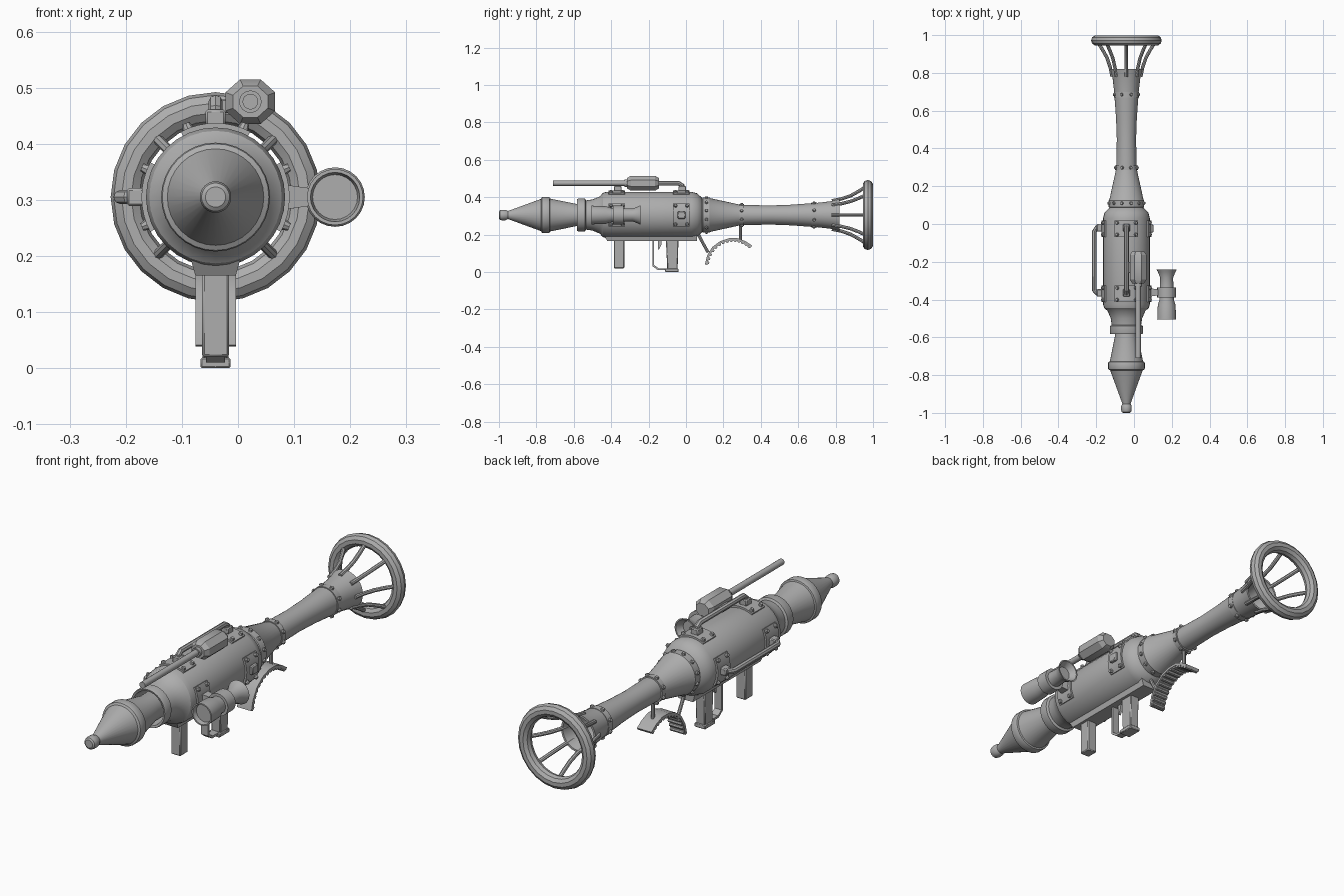
import bpy, bmesh
from math import sin, cos, pi, radians
from mathutils import Vector, Matrix

cube = bpy.data.objects.get("Cube")
if cube:
    bpy.data.objects.remove(cube)

CX, CZ = -0.04, 0.305          # barrel axis
metal = bpy.data.materials.new("grey metal")
metal.use_nodes = True
GREY = (0.42, 0.42, 0.42, 1)
metal.diffuse_color = GREY
metal.node_tree.nodes["Principled BSDF"].inputs["Base Color"].default_value = GREY


def finish(name, bm, bevel=0):
    bmesh.ops.recalc_face_normals(bm, faces=bm.faces)
    me = bpy.data.meshes.new(name)
    bm.to_mesh(me)
    bm.free()
    for p in me.polygons:
        p.use_smooth = True
    me.set_sharp_from_angle(angle=radians(32))
    me.materials.append(metal)
    ob = bpy.data.objects.new(name, me)
    bpy.context.collection.objects.link(ob)
    if bevel:
        mod = ob.modifiers.new("Bevel", "BEVEL")
        mod.width = bevel
        mod.segments = 1
    return ob


def polar(r, deg, y, cx=CX, cz=CZ):
    a = radians(deg)
    return Vector((cx + r * cos(a), y, cz + r * sin(a)))


def lathe(name, profile, cx=CX, cz=CZ, n=32, loop=False):
    """Revolve (y, radius) points round an axis along y."""
    bm = bmesh.new()
    rings = [[bm.verts.new(polar(r, 360 * i / n, y, cx, cz)) for i in range(n)]
             for y, r in profile]
    pairs = list(zip(rings, rings[1:]))
    if loop:
        pairs.append((rings[-1], rings[0]))
    for a, b in pairs:
        for i in range(n):
            j = (i + 1) % n
            bm.faces.new((a[i], a[j], b[j], b[i]))
    if not loop:
        bm.faces.new(rings[0])
        bm.faces.new(rings[-1])
    return finish(name, bm)


def box(name, lo, hi, bevel=0.0):
    lo, hi = Vector(lo), Vector(hi)
    bm = bmesh.new()
    bmesh.ops.create_cube(bm, size=1, matrix=Matrix.Translation((lo + hi) / 2)
                          @ Matrix.Diagonal((*(hi - lo), 1)))
    return finish(name, bm, bevel)


def extrude(name, outline, half, bevel=0):
    """Extrude a (y, z) outline sideways about the barrel plane."""
    bm = bmesh.new()
    a, b = [[bm.verts.new((CX + s * half, y, z)) for y, z in outline] for s in (-1, 1)]
    bm.faces.new(a)
    bm.faces.new(b)
    for i in range(len(a)):
        j = (i + 1) % len(a)
        bm.faces.new((a[i], a[j], b[j], b[i]))
    return finish(name, bm, bevel)


def rod(bm, a, b, r1, r2=None, n=10):
    a, b = Vector(a), Vector(b)
    rot = (b - a).to_track_quat('Z', 'Y').to_matrix().to_4x4()
    bmesh.ops.create_cone(bm, cap_ends=True, segments=n, radius1=r1,
                          radius2=r1 if r2 is None else r2, depth=(b - a).length,
                          matrix=Matrix.Translation((a + b) / 2) @ rot)


def pipe(name, points, radius):
    cu = bpy.data.curves.new(name, "CURVE")
    cu.dimensions = "3D"
    cu.bevel_depth, cu.bevel_resolution, cu.use_fill_caps = radius, 2, True
    sp = cu.splines.new("POLY")
    sp.points.add(len(points) - 1)
    for p, co in zip(sp.points, points):
        p.co = (*co, 1)
    tmp = bpy.data.objects.new(name, cu)
    bm = bmesh.new()
    bpy.context.collection.objects.link(tmp)
    me = tmp.to_mesh()
    bm.from_mesh(me)
    tmp.to_mesh_clear()
    bpy.data.objects.remove(tmp)
    return finish(name, bm)


# Warhead
lathe("warhead", [(-1, .018), (-.995, .025), (-.985, .028), (-.965, .028), (-.952, .022),
                  (-.945, .024), (-.775, .086), (-.77, .095), (-.765, .097), (-.735, .097),
                  (-.73, .095), (-.728, .088), (-.59, .06), (-.48, .06)])

# Main casing with the open launch collar
lathe("main_body", [(-.5, .066), (-.58, .076), (-.583, .085), (-.575, .088), (-.54, .088),
                    (-.535, .078), (-.5, .083), (-.46, .1), (-.445, .118), (-.425, .124),
                    (.03, .124), (.06, .116), (.085, .092), (.09, .08)])

# Rear tube, hollow at the back
lathe("rear_tube", [(.08, .08), (.09, .094), (.125, .094), (.13, .09), (.285, .056),
                    (.285, .06), (.31, .06), (.31, .054), (.45, .051), (.56, .055),
                    (.67, .063), (.67, .067), (.7, .067), (.7, .065), (.77, .073),
                    (.82, .086), (.82, .077), (.75, .06), (.6, .04)])

# Rear guard ring and its curved spokes
lathe("guard_ring", [(.972 + .028 * sin(k * pi / 5), .159 + .028 * cos(k * pi / 5))
                     for k in range(10)], n=24, loop=True)
for k in range(8):
    pipe("guard_spoke", [polar(r, k * 45, y) for y, r in
                         ((.78, .076), (.83, .086), (.88, .103), (.92, .125), (.96, .15))], .009)

# Curved mounting plates on the casing
PLATE_Y = (-.37, -.025)
bm = bmesh.new()
for y0 in PLATE_Y:
    for mid in (0, 90, 180):
        grid = [[[bm.verts.new(polar(r, mid - 28 + 56 * i / 8, y0 + s * .044))
                  for r in (.118, .132)] for s in (-1, 1)] for i in range(9)]
        loops = [[g[0][0], g[0][1], g[1][1], g[1][0]] for g in grid]
        bm.faces.new(loops[0])
        bm.faces.new(loops[-1])
        for a, b in zip(loops, loops[1:]):
            for i in range(4):
                j = (i + 1) % 4
                bm.faces.new((a[i], a[j], b[j], b[i]))
finish("mounting_plates", bm)

# Rivets on the plates and tube collars
bm = bmesh.new()
for y0 in PLATE_Y:
    for mid in (0, 90, 180):
        for d in (-22, 22):
            for s in (-.031, .031):
                rod(bm, polar(.128, mid + d, y0 + s), polar(.142, mid + d, y0 + s), .011, .007, 8)
for y, r, n in ((.11, .092, 12), (.298, .058, 8), (.685, .065, 8)):
    for k in range(n):
        a = 360 * (k + .5) / n
        rod(bm, polar(r - .005, a, y), polar(r + .01, a, y), .011, .007, 8)
finish("rivets", bm)

# Carry handles on the top and right, with square feet
for side, deg in (("top", 90), ("right", 180)):
    pipe(side + "_handle", [polar(r, deg, y) for y, r in
                            ((-.365, .13), (-.365, .158), (-.35, .17), (-.04, .17),
                             (-.02, .158), (-.02, .13))], .0125)
    for y in (-.365, -.02):
        c = polar(.14, deg, y)
        d = Vector((.018, .02, .016))
        box(side + "_handle_foot", c - d, c + d, .004)
box("left_latch", (.085, -.045, .285), (.104, -.003, .325), .004)

# Sight box and long rod
bm = bmesh.new()
SX, SZ = .022, .475
rings = []
for y, s in ((-.315, .7), (-.295, 1), (-.165, 1), (-.145, .7)):
    rings.append([bm.verts.new((SX + s * .048 * cos(a), y, SZ + s * .043 * sin(a)))
                  for a in [(k + .5) * pi / 4 for k in range(8)]])
for a, b in zip(rings, rings[1:]):
    for i in range(8):
        j = (i + 1) % 8
        bm.faces.new((a[i], a[j], b[j], b[i]))
bm.faces.new(rings[0])
bm.faces.new(rings[-1])
finish("sight_box", bm)
lathe("sight_rod", [(-.71, .010), (-.71, .014), (-.33, .014), (-.33, .02), (-.3, .02)],
      SX, SZ, 16)
box("sight_bracket", (CX, -.26, .455), (SX, -.2, .48), .003)

# Side scope and arm
lathe("scope", [(-.485, .04), (-.505, .044), (-.505, .05), (-.43, .047), (-.4, .038),
                (-.39, .038), (-.39, .05), (-.335, .05), (-.335, .036), (-.285, .034),
                (-.255, .046), (-.242, .053), (-.242, .047), (-.27, .03)], .173, CZ, 24)
bm = bmesh.new()
rod(bm, (.075, -.362, CZ), (.14, -.362, CZ), .033, .02, 4)
bmesh.ops.rotate(bm, verts=bm.verts, cent=(0, -.362, CZ),
                 matrix=Matrix.Rotation(radians(45), 3, 'X'))
finish("scope_arm", bm)

# Underside rail, tapering downwards
rail = box("under_rail", (CX - .05, -.42, .165), (CX + .05, .06, .215))
for v in rail.data.vertices:
    if v.co.z < .18:
        v.co.x = CX + (v.co.x - CX) * .72
    elif v.co.y < 0:
        v.co.y -= .03

# Grips, trigger and guard
box("front_grip", (CX - .024, -.385, .02), (CX + .024, -.33, .18), .004)
extrude("rear_grip", [(-.108, .18), (-.04, .18), (-.045, .015), (-.1, .015)], .023, .004)
box("rear_grip_base", (CX - .027, -.112, 0), (CX + .027, -.04, .019), .003)
extrude("trigger_guard", [(-.18, .175), (-.18, .032), (-.15, .01), (-.095, .01), (-.095, .02),
                          (-.146, .02), (-.17, .037), (-.17, .175)], .017)
extrude("trigger", [(-.15, .18), (-.128, .18), (-.132, .145), (-.145, .12), (-.15, .122)], .006)

# Arched shoulder rest with ribs and struts
path = [(.107, .04), (.118, .085), (.145, .13), (.185, .16), (.23, .175),
        (.275, .175), (.315, .16), (.35, .137)]
outer, inner = [], []
for i, (y, z) in enumerate(path):
    a, b = path[max(i - 1, 0)], path[min(i + 1, len(path) - 1)]
    t = Vector((b[0] - a[0], b[1] - a[1])).normalized()
    outer.append((y - t.y * .006, z + t.x * .006))
    inner.append((y + t.y * .006, z - t.x * .006))
extrude("shoulder_rest", outer + inner[::-1], .036)
bm = bmesh.new()
for p, q in zip(inner, inner[1:]):
    for f in (.25, .75):
        y, z = p[0] + (q[0] - p[0]) * f, p[1] + (q[1] - p[1]) * f
        rod(bm, (CX - .034, y, z), (CX + .034, y, z), .009, n=8)
finish("shoulder_rest_ribs", bm)
pipe("rest_front_strut", [(CX, .06, .215), (CX, .085, .165), (CX, .118, .105)], .008)
pipe("rest_rear_strut", [(CX, .292, .26), (CX, .292, .17)], .008)
